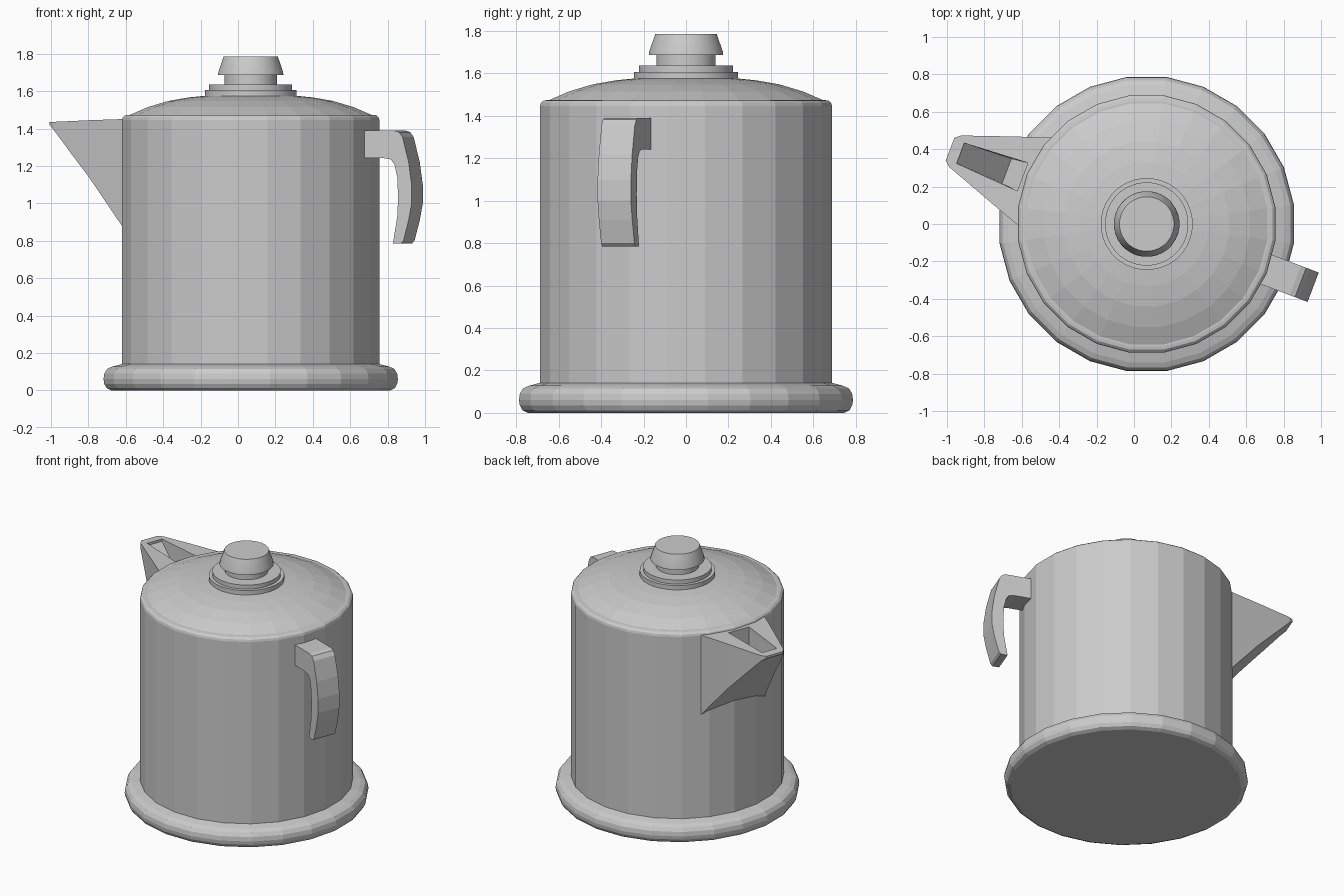
import bpy, bmesh, math
from mathutils import Matrix, Vector

if "Cube" in bpy.data.objects:
    bpy.data.objects.remove(bpy.data.objects["Cube"])

CX = 0.068                      # pot axis offset
TURN = math.radians(-20.8)      # handle points here, spout points opposite


def finish(name, bm):
    bmesh.ops.remove_doubles(bm, verts=bm.verts, dist=1e-5)
    bmesh.ops.recalc_face_normals(bm, faces=bm.faces)
    me = bpy.data.meshes.new(name)
    bm.to_mesh(me)
    bm.free()
    ob = bpy.data.objects.new(name, me)
    bpy.context.collection.objects.link(ob)
    return ob


def loft(name, rings, frame=Matrix()):
    """Skin a list of point rings and cap both ends."""
    bm = bmesh.new()
    loops = [[bm.verts.new(frame @ Vector(p)) for p in r] for r in rings]
    for a, b in zip(loops, loops[1:]):
        n = len(a)
        for i in range(n):
            j = (i + 1) % n
            bm.faces.new((a[i], a[j], b[j], b[i]))
    bm.faces.new(loops[0])
    bm.faces.new(loops[-1])
    return finish(name, bm)


def lathe(name, profile, sides=24):
    """Turn a (radius, z) profile around the pot axis, flats facing the axes."""
    k = 1 / math.cos(math.pi / sides)
    ang = [2 * math.pi * (i + 0.5) / sides for i in range(sides)]
    return loft(name, [[(CX + r * k * math.cos(a), r * k * math.sin(a), z)
                        for a in ang] for r, z in profile])


def local(angle):
    return Matrix.Translation((CX, 0, 0)) @ Matrix.Rotation(angle, 4, 'Z')


# Turned parts
lathe("base_rim", [(0.745, 0), (0.77, 0.012), (0.783, 0.035), (0.787, 0.06),
                   (0.783, 0.09), (0.768, 0.115), (0.74, 0.128), (0.685, 0.142)])
lathe("body", [(0.688, 0.10), (0.688, 1.445), (0.684, 1.46), (0.672, 1.471),
               (0.655, 1.474)])
lathe("lid", [(0.655, 1.46), (0.645, 1.474), (0.55, 1.515), (0.44, 1.548),
              (0.33, 1.567), (0.23, 1.577)])
knob = lathe("lid_knob", [(0.245, 1.56), (0.245, 1.607), (0.222, 1.607),
                          (0.222, 1.636), (0.14, 1.636), (0.14, 1.686),
                          (0.175, 1.686), (0.173, 1.703), (0.145, 1.785)], 32)
for p in knob.data.polygons:
    p.use_smooth = len(p.vertices) == 4
knob.data.set_sharp_from_angle(angle=math.radians(30))

# Spout: (distance, half width, top z, bottom z)
stations = [(0.60, 0.265, 1.452, 0.83), (0.85, 0.178, 1.445, 1.13),
            (1.095, 0.09, 1.436, 1.395), (1.125, 0.066, 1.435, 1.42)]
frame = local(TURN + math.pi)
spout = loft("spout", [[(u, -w, t), (u, w, t), (u, w, b), (u, -w, b)]
                       for u, w, t, b in stations], frame)

# Pouring channel sunk into the spout
cutter = loft("spout_channel_cutter",
              [[(0.71, -0.08, z), (u, -w, z), (u, w, z), (0.71, 0.08, z)]
               for u, w, z in [(0.80, 0.07, 1.16), (1.065, 0.058, 1.42),
                               (1.065, 0.058, 1.55)]], frame)
cutter.hide_render = True
cutter.hide_viewport = True
cut = spout.modifiers.new("channel", 'BOOLEAN')
cut.operation = 'DIFFERENCE'
cut.solver = 'EXACT'
cut.object = cutter

# Handle: side profile extruded across its width
side = [(0.66, 1.39), (0.85, 1.39), (0.88, 1.382), (0.90, 1.355),
        (0.935, 1.22), (0.952, 1.10), (0.952, 1.00), (0.935, 0.91),
        (0.905, 0.80), (0.89, 0.785), (0.845, 0.785), (0.87, 0.93),
        (0.875, 1.03), (0.87, 1.14), (0.855, 1.205), (0.835, 1.235),
        (0.79, 1.242), (0.66, 1.242)]
loft("handle", [[(u, v, z) for u, z in side] for v in (-0.084, 0.084)], local(TURN))
